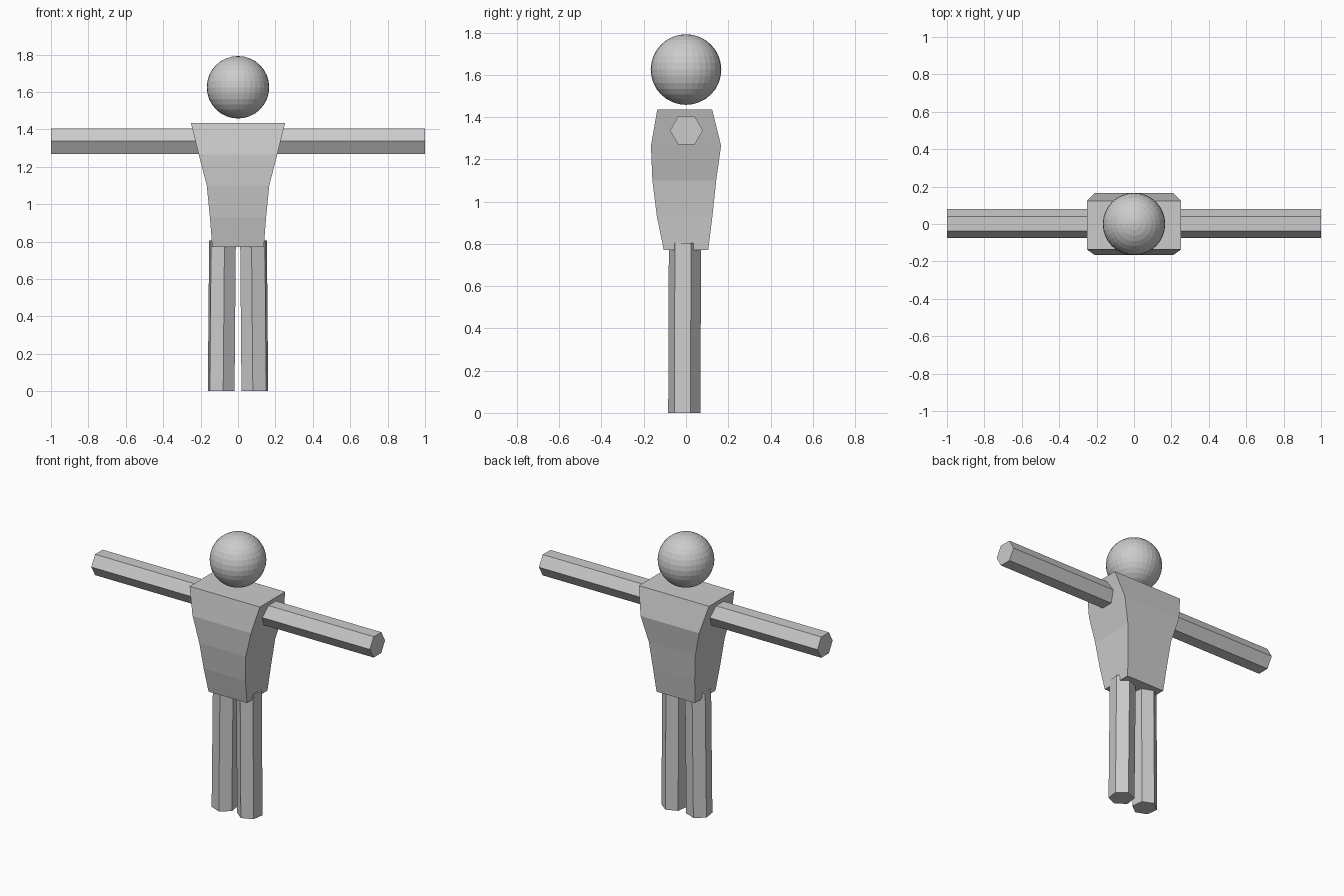
import bpy, bmesh, math
from mathutils import Vector

if "Cube" in bpy.data.objects:
    bpy.data.objects.remove(bpy.data.objects["Cube"])


def add_object(name, bm):
    bmesh.ops.recalc_face_normals(bm, faces=bm.faces)
    mesh = bpy.data.meshes.new(name)
    bm.to_mesh(mesh)
    bm.free()
    obj = bpy.data.objects.new(name, mesh)
    bpy.context.collection.objects.link(obj)
    return obj


def loft(name, rings):
    """Skin a list of equal-length point rings and cap both ends."""
    bm = bmesh.new()
    loops = [[bm.verts.new(p) for p in ring] for ring in rings]
    n = len(loops[0])
    for a, b in zip(loops, loops[1:]):
        for i in range(n):
            j = (i + 1) % n
            bm.faces.new((a[i], a[j], b[j], b[i]))
    bm.faces.new(loops[0])
    bm.faces.new(loops[-1])
    return add_object(name, bm)


def hexagon(center, u, v, radius, turn=0):
    """Six points around a centre in the plane of u and v."""
    c, u, v = Vector(center), Vector(u), Vector(v)
    angles = [math.radians(turn + 60 * i) for i in range(6)]
    return [c + radius * (math.cos(a) * u + math.sin(a) * v) for a in angles]


# Head
bm = bmesh.new()
bmesh.ops.create_uvsphere(bm, u_segments=32, v_segments=16, radius=0.167)
head = add_object("head", bm)
head.location = (0, 0, 1.625)

# Torso: half width, front y, back y, height
sections = [
    (0.138, -0.105, 0.105, 0.77),
    (0.150, -0.138, 0.125, 0.93),
    (0.167, -0.159, 0.143, 1.10),
    (0.210, -0.166, 0.166, 1.265),
    (0.252, -0.136, 0.124, 1.435),
]
loft("torso", [[(-w, f, z), (w, f, z), (w, b, z), (-w, b, z)]
               for w, f, b, z in sections])

X, Y, Z = (1, 0, 0), (0, 1, 0), (0, 0, 1)
for side, s in (("left", -1), ("right", 1)):
    # Arm: straight out, corners pointing to front and back
    loft(side + "_arm", [hexagon((s * x, 0.002, 1.337), Y, Z, 0.078)
                         for x in (0.195, 1.0)])
    # Leg: slightly splayed, mirrored twist
    loft(side + "_leg", [hexagon((s * x, y, z), (-s, 0, 0), Y, 0.077, 38)
                         for x, y, z in ((0.090, -0.008, 0), (0.083, -0.005, 0.805))])
